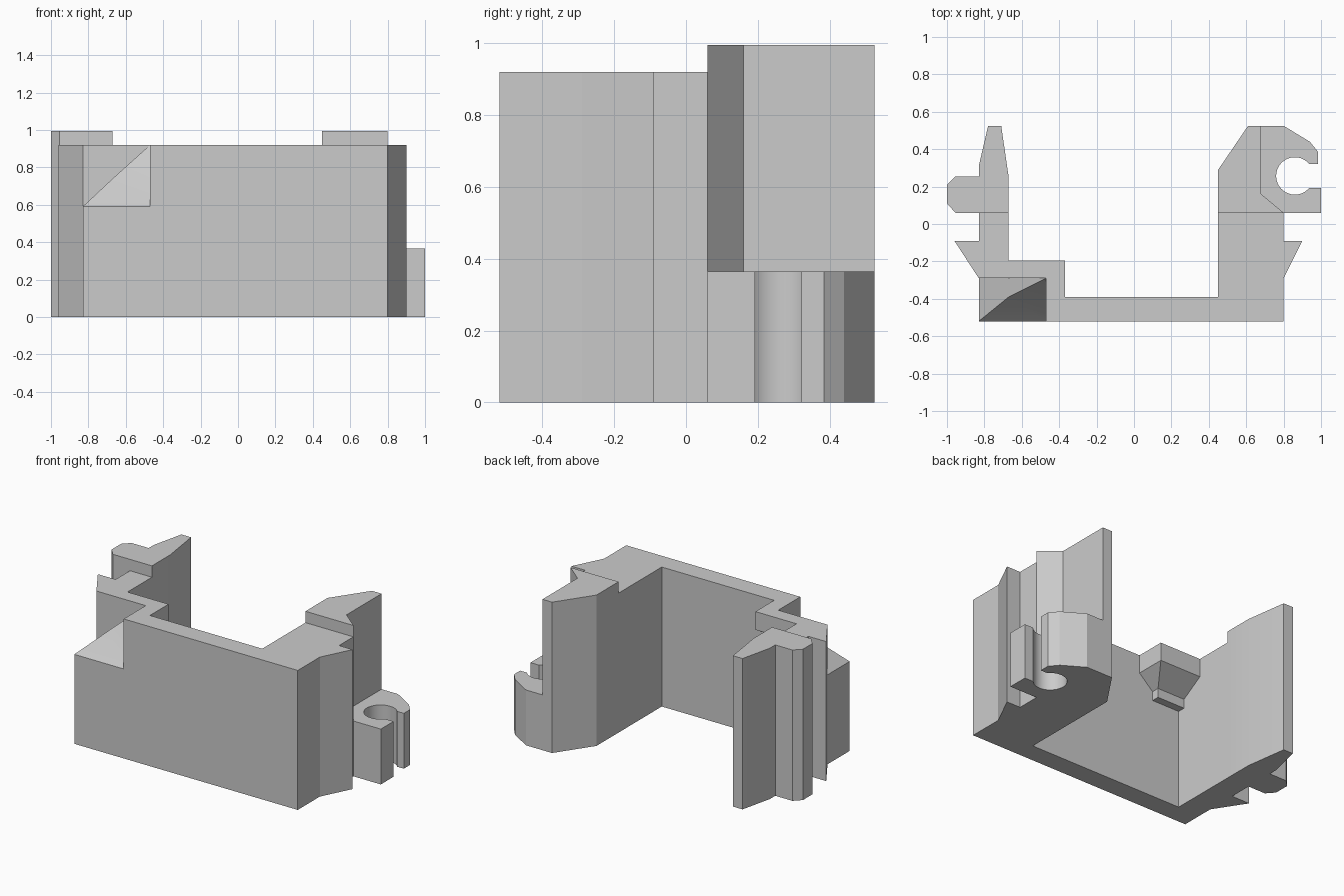
import bpy, bmesh, math

cube = bpy.data.objects.get("Cube")
if cube:
    bpy.data.objects.remove(cube, do_unlink=True)

grey = bpy.data.materials.new("plain_grey")
grey.use_nodes = True
GREY = (0.6, 0.6, 0.6, 1)
grey.diffuse_color = GREY
grey.node_tree.nodes["Principled BSDF"].inputs["Base Color"].default_value = GREY

BODY_H, POST_H, CLIP_H = 0.92, 0.995, 0.365


def loft(name, low, high, z0, z1, place=lambda a, b, c: (a, b, c)):
    """Solid between two outlines with equal point counts."""
    bm = bmesh.new()
    a = [bm.verts.new(place(x, y, z0)) for x, y in low]
    b = [bm.verts.new(place(x, y, z1)) for x, y in high]
    n = len(a)
    bm.faces.new(a[::-1])
    bm.faces.new(b)
    for i in range(n):
        j = (i + 1) % n
        bm.faces.new((a[i], a[j], b[j], b[i]))
    bmesh.ops.recalc_face_normals(bm, faces=bm.faces)
    mesh = bpy.data.meshes.new(name)
    bm.to_mesh(mesh)
    bm.free()
    mesh.materials.append(grey)
    obj = bpy.data.objects.new(name, mesh)
    bpy.context.collection.objects.link(obj)
    return obj


def prism(name, outline, z0, z1, place=lambda a, b, c: (a, b, c)):
    return loft(name, outline, outline, z0, z1, place)


def rect(x0, x1, y0, y1):
    return [(x0, y0), (x1, y0), (x1, y1), (x0, y1)]


def combine(target, tool, operation):
    """Apply a boolean and discard the tool."""
    tool.hide_render = True
    mod = target.modifiers.new("join", "BOOLEAN")
    mod.operation, mod.solver, mod.object = operation, "EXACT", tool
    bpy.context.view_layer.objects.active = target
    bpy.ops.object.modifier_apply(modifier=mod.name)
    bpy.data.objects.remove(tool, do_unlink=True)


# U-shaped wall with a barb on each side
body = prism("bracket_body", [
    (-0.83, -0.52), (0.8, -0.52), (0.8, -0.29), (0.9, -0.09), (0.8, -0.09),
    (0.8, 0.06), (0.45, 0.06), (0.45, -0.39), (-0.67, -0.39), (-0.67, 0.06),
    (-0.83, 0.06), (-0.83, -0.09), (-0.96, -0.09), (-0.83, -0.29)], 0, BODY_H)

# Taller rear posts
right_post = prism("right_post", [
    (-0.67, 0.06), (-0.67, 0.25), (-0.71, 0.525), (-0.78, 0.525), (-0.83, 0.31),
    (-0.83, 0.255), (-0.955, 0.255), (-1, 0.21), (-1, 0.11), (-0.955, 0.06)],
    0, POST_H)
left_post = prism("left_post", [
    (0.45, 0.06), (0.8, 0.06), (0.68, 0.16), (0.68, 0.525), (0.61, 0.525),
    (0.45, 0.29)], 0, POST_H)

# Open round clip beside the left post
start, end, steps = math.radians(320), math.radians(40), 32
arc = [(0.86 + 0.1 * math.cos(t), 0.257 + 0.1 * math.sin(t))
       for t in (start + (end - start) * i / steps for i in range(steps + 1))]
clip = prism("round_clip", [(0.68, 0.16), (0.8, 0.06), (1, 0.06), (1, arc[0][1])]
             + arc + [(0.985, arc[-1][1]), (0.985, 0.385), (0.94, 0.44),
                      (0.8, 0.525), (0.68, 0.525)], 0, CLIP_H)

# Inner corner block, tapering down to a small tab
wide = rect(-0.67, -0.37, -0.39, -0.195)
small = rect(-0.67, -0.47, -0.39, -0.34)
block = prism("corner_block", wide, 0.8, BODY_H)
taper = loft("corner_taper", small, wide, 0.71, 0.8)
tab = prism("corner_tab", small, 0.65, 0.71)

for part in (right_post, left_post, clip, block, taper, tab):
    combine(body, part, "UNION")

# Hipped notch in the front right corner
def notch(a, b, c):
    return [(a - 0.1, 0.59), (a, 0.59), (b, 0.74), (c, BODY_H), (c, 1.1), (a - 0.1, 1.1)]

front_cut = prism("front_cutter", notch(-0.52, -0.39, -0.29), -0.95, -0.47,
                  lambda a, b, c: (c, a, b))
side_cut = prism("side_cutter", notch(-0.83, -0.67, -0.47), -0.65, -0.29,
                 lambda a, b, c: (a, c, b))
for cutter in (front_cut, side_cut):
    combine(body, cutter, "DIFFERENCE")

# Flat faces, smooth only around the clip bore
bpy.ops.object.select_all(action="DESELECT")
body.select_set(True)
bpy.context.view_layer.objects.active = body
bpy.ops.object.shade_smooth_by_angle(angle=math.radians(15))
